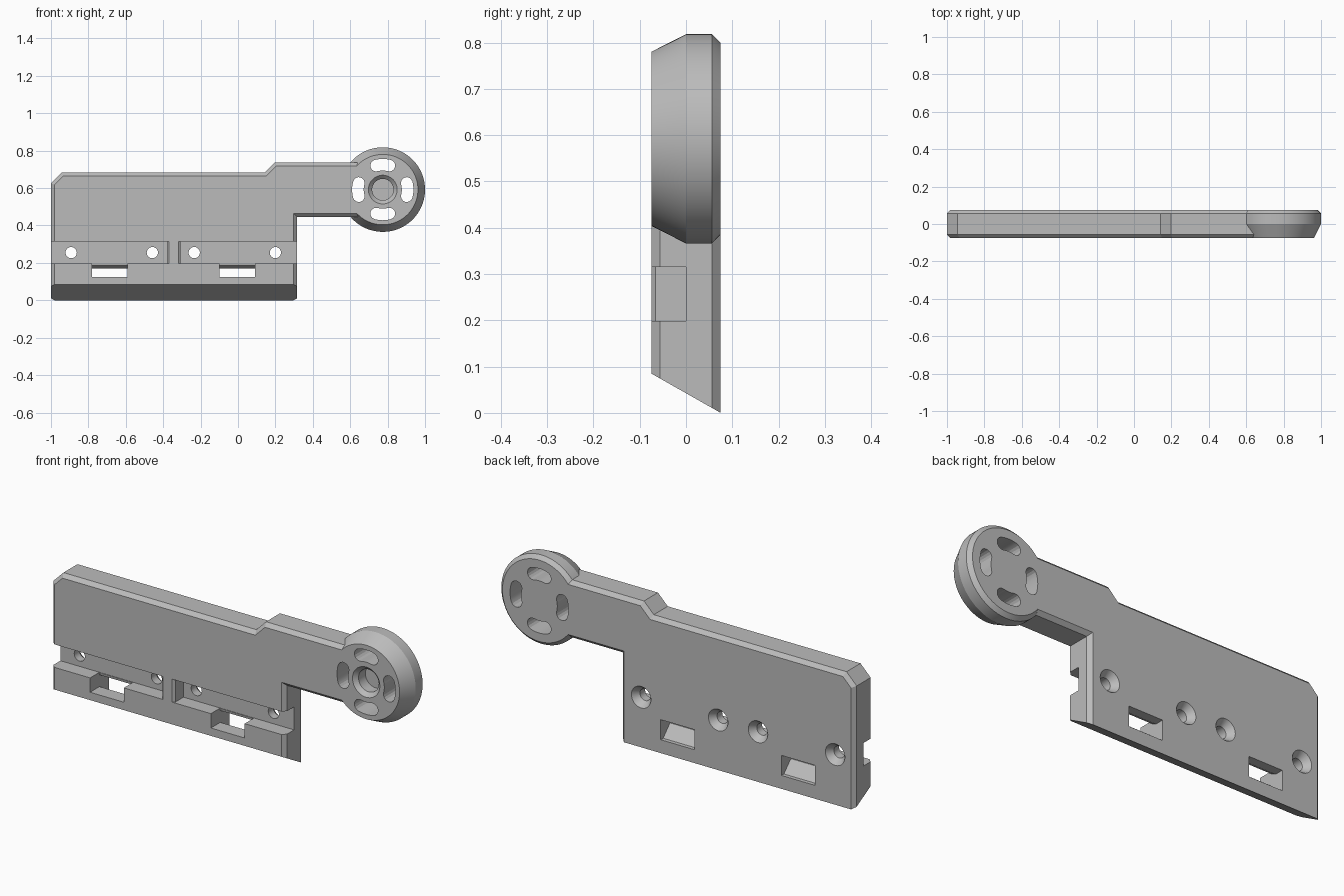
import bpy, bmesh, math
from mathutils import Vector

cube = bpy.data.objects.get("Cube")
if cube:
    bpy.data.objects.remove(cube, do_unlink=True)

grey = bpy.data.materials.new("plain_grey")
grey.use_nodes = True
COLOUR = (0.5, 0.5, 0.5, 1)
grey.diffuse_color = COLOUR
grey.node_tree.nodes["Principled BSDF"].inputs["Base Color"].default_value = COLOUR

HALF = 0.075           # half thickness
EDGE = 0.019           # edge chamfer
HUB_X, HUB_Z = 0.774, 0.592


def loft(name, rings):
    """Closed solid through matching rings of points, capped at both ends."""
    bm = bmesh.new()
    loops = [[bm.verts.new(p) for p in ring] for ring in rings]
    n = len(loops[0])
    for a, b in zip(loops, loops[1:]):
        for i in range(n):
            j = (i + 1) % n
            bm.faces.new((a[i], a[j], b[j], b[i]))
    bm.faces.new(loops[0])
    bm.faces.new(loops[-1])
    bmesh.ops.recalc_face_normals(bm, faces=bm.faces)
    mesh = bpy.data.meshes.new(name)
    bm.to_mesh(mesh)
    bm.free()
    mesh.materials.append(grey)
    ob = bpy.data.objects.new(name, mesh)
    bpy.context.collection.objects.link(ob)
    return ob


def lathe(name, x, z, profile, sides):
    """Turned solid about a y-direction axis; profile holds (radius, y)."""
    turns = [2 * math.pi * i / sides for i in range(sides)]
    return loft(name, [[(x + r * math.cos(t), y, z + r * math.sin(t)) for t in turns]
                       for r, y in profile])


def inset(points, d):
    """Move each edge of a counter-clockwise outline inward by d."""
    out = []
    for i, p in enumerate(points):
        p = Vector(p)
        e1 = (p - Vector(points[i - 1])).normalized()
        e2 = (Vector(points[(i + 1) % len(points)]) - p).normalized()
        n1, n2 = Vector((-e1.y, e1.x)), Vector((-e2.y, e2.x))
        out.append(p + (n1 + n2) * d / (1 + n1.dot(n2)))
    return out


def combine(base, other, operation):
    mod = base.modifiers.new(operation.lower(), "BOOLEAN")
    mod.operation, mod.solver, mod.object = operation, "EXACT", other
    bpy.ops.object.select_all(action="DESELECT")
    bpy.context.view_layer.objects.active = base
    base.select_set(True)
    bpy.ops.object.modifier_apply(modifier=mod.name)
    bpy.data.objects.remove(other, do_unlink=True)


# Chamfered plate with its arm
outline = [(-1, -0.15), (0.316, -0.15), (0.316, 0.445), (0.72, 0.445), (0.72, 0.738),
           (0.197, 0.738), (0.142, 0.683), (-0.943, 0.683), (-1, 0.626)]
plate = loft("mounting_plate", [
    [(x, y, z) for x, z in inset(outline, d)]
    for y, d in ((-HALF, EDGE), (EDGE - HALF, 0), (HALF - EDGE, 0), (HALF, EDGE))])

# Sloped underside
slope = [(-0.3, 0.2125), (0.3, -0.1275), (0.3, -0.4), (-0.3, -0.4)]
combine(plate, loft("underside_cutter", [[(x, y, z) for y, z in slope] for x in (-1.2, 0.6)]),
        "DIFFERENCE")

# Round hub on the end of the arm
combine(plate, lathe("hub", HUB_X, HUB_Z,
                     [(0.188, -HALF), (0.226, 0), (0.226, HALF - EDGE), (0.207, HALF)], 96),
        "UNION")

# Two front channels, open at the outer ends, bevelled at the middle rib
for outer, deep, lip in ((-1.2, -0.38, -0.369), (0.5, -0.307, -0.318)):
    section = [(outer, 0), (deep, 0), (deep, -0.066), (lip, -HALF), (lip, -0.2), (outer, -0.2)]
    combine(plate, loft("channel_cutter", [[(x, y, z) for x, y in section]
                                           for z in (0.198, 0.315)]), "DIFFERENCE")

# Windows that drop towards the back
window = [(-0.2, 0.125), (0, 0.125), (0.055, 0.068), (0.2, 0.068), (0.2, 0.17),
          (0.03, 0.17), (0, 0.185), (-0.005, 0.21), (-0.2, 0.21)]
for x0 in (-0.78, -0.1):
    combine(plate, loft("window_cutter", [[(x, y, z) for y, z in window]
                                          for x in (x0, x0 + 0.19)]), "DIFFERENCE")

# Screw holes, countersunk at the back
for x in (-0.892, -0.458, -0.234, 0.2):
    combine(plate, lathe("screw_cutter", x, 0.255,
                         [(0.03, -0.2), (0.03, 0.042), (0.055, HALF), (0.055, 0.2)], 32),
            "DIFFERENCE")

# Blind centre bore with a chamfered mouth
combine(plate, lathe("bore_cutter", HUB_X, HUB_Z,
                     [(0.077, -0.2), (0.077, -HALF), (0.057, -0.055), (0.057, 0)], 48),
        "DIFFERENCE")

# Four curved slots around the bore
RADIUS, WIDE, SWEEP, STEPS = 0.133, 0.031, 0.27, 8
for quarter in range(4):
    mid = quarter * math.pi / 2
    bean = []
    for side in (1, -1):
        # long edge of the slot, then its round end
        for i in range(STEPS + 1):
            t = mid + side * SWEEP * (2 * i / STEPS - 1)
            r = RADIUS + side * WIDE
            bean.append((r * math.cos(t), r * math.sin(t)))
        end = mid + side * SWEEP
        for i in range(1, STEPS):
            a = end + math.pi * i / STEPS + (0 if side > 0 else math.pi)
            bean.append((RADIUS * math.cos(end) + WIDE * math.cos(a),
                         RADIUS * math.sin(end) + WIDE * math.sin(a)))
    combine(plate, loft("slot_cutter", [[(HUB_X + u, y, HUB_Z + v) for u, v in bean]
                                        for y in (-0.2, 0.2)]), "DIFFERENCE")

bpy.ops.object.shade_smooth_by_angle(angle=math.radians(20))
